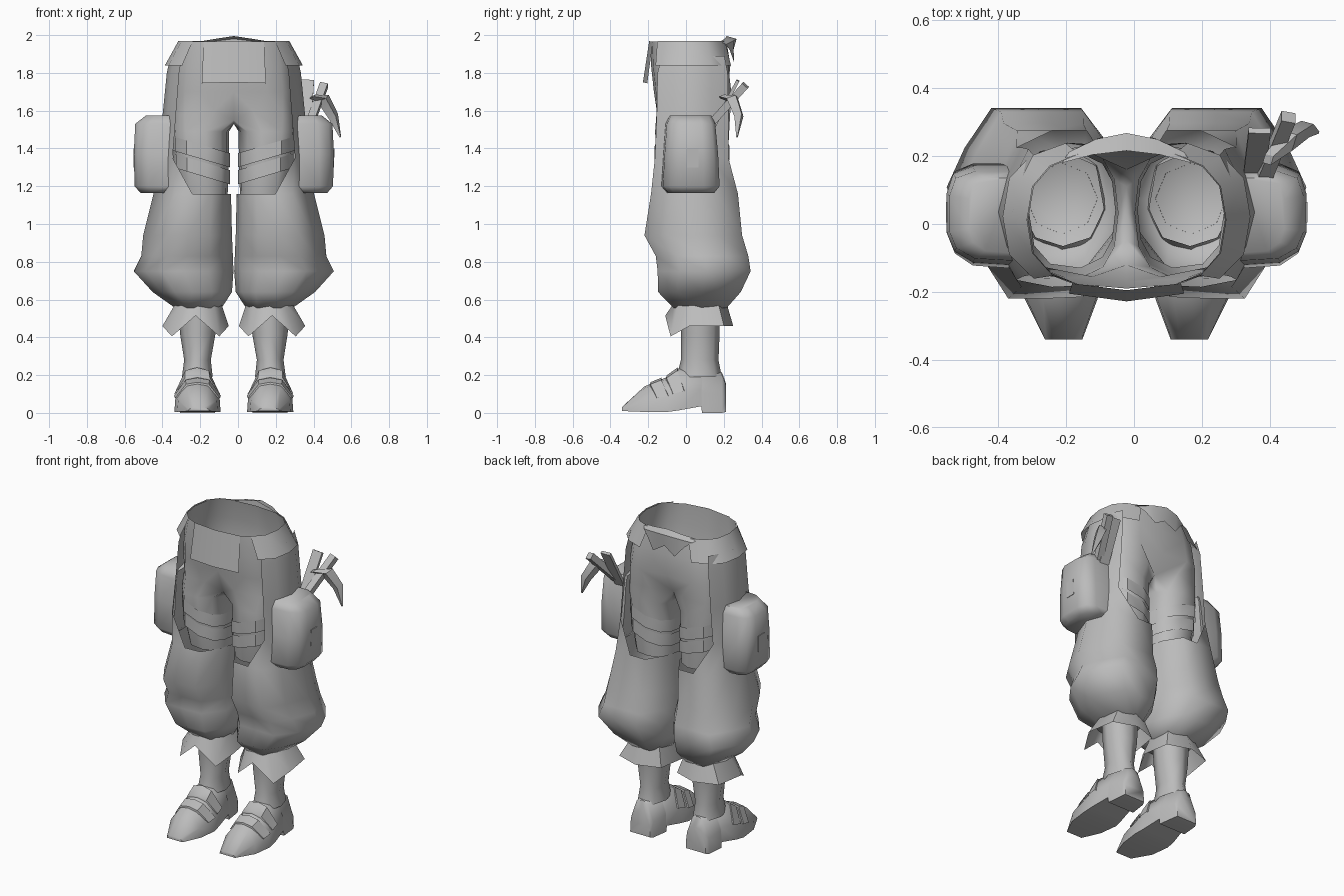
import bpy, math
from mathutils import Vector

MID = -0.022  # plane of symmetry in x
grey = bpy.data.materials.new("cloth grey")
grey.diffuse_color = (0.5, 0.5, 0.5, 1)


def make(name, verts, faces, mirror=True, angle=40):
    me = bpy.data.meshes.new(name)
    me.from_pydata(verts, [], faces)
    me.materials.append(grey)
    me.shade_smooth()
    me.set_sharp_from_angle(angle=math.radians(angle))
    ob = bpy.data.objects.new(name, me)
    bpy.context.collection.objects.link(ob)
    if mirror:
        ob.location.x = MID
        ob.modifiers.new("mirror", 'MIRROR')
    return ob


def loft(name, rings, full=0, caps=(False, False), mirror=True, angle=40):
    """Skin rings; a ring of `full` points is closed, shorter rings are open."""
    verts, faces, start = [], [], []
    for r in rings:
        start.append(len(verts))
        verts += [tuple(p) for p in r]
    for k in range(len(rings) - 1):
        n, m, a, b = len(rings[k]), len(rings[k + 1]), start[k], start[k + 1]
        for i in range(n if n == full else n - 1):
            j = (i + 1) % n
            faces.append((a + i, b + i, b + j, a + j))
        if n < m and name == "baggy_trousers":  # corners of the side opening
            faces += [(a, b + m - 1, b), (a + n - 1, b + n - 1, b + n)]
    if caps[0]:
        faces.append(tuple(range(len(rings[0]))))
    if caps[1]:
        faces.append(tuple(reversed(range(start[-1], len(verts)))))
    return make(name, verts, faces, mirror, angle)


def shape(z, u0, u1, y0, y1, unit, tilt=0.0):
    """Fit a unit outline into the given box; tilt raises the outer side."""
    cx, cy, rx, ry = (u0 + u1) / 2, (y0 + y1) / 2, (u1 - u0) / 2, (y1 - y0) / 2
    return [(cx + rx * c, cy + ry * s, z + tilt * c) for c, s in unit]


def arc(z, u0, u1, y0, y1, angles, p=0.85, tilt=0.0):
    """Squared oval (p below 1 is squarer) fitted into a box."""
    f = lambda v: math.copysign(abs(v) ** p, v) if abs(v) > 1e-6 else 0.0
    unit = [(f(math.cos(math.radians(d))), f(math.sin(math.radians(d))))
            for d in angles]
    return shape(z, u0, u1, y0, y1, unit, tilt)


# Fitted shorts: half pelvis running into a thigh
half = [-90 + 22.5 * i for i in range(9)]
thigh = [-130 + 32.5 * i for i in range(9)] + [155, 180, 205]
rings = [arc(z, -r, r, y0, y1, half, p) for z, r, y0, y1, p in (
    (1.965, 0.29, -0.19, 0.215, 0.75), (1.84, 0.315, -0.185, 0.235, 0.68),
    (1.70, 0.325, -0.17, 0.25, 0.65))]
rings[2][8] = (0, 0.22, 1.70)
crotch = arc(1.58, -0.325, 0.325, -0.165, 0.25, half, 0.65)
crotch[0], crotch[8] = (0, -0.12, 1.55), (0, 0.16, 1.58)
crotch[1], crotch[7] = (0.10, -0.155, 1.60), (0.11, 0.235, 1.60)
rings.append(crotch + [(0, 0.11, 1.54), (0, 0.03, 1.53), (0, -0.05, 1.53)])
rings += [arc(z, u0, u1, y0, y1, thigh, 0.8) for z, u0, u1, y0, y1 in (
    (1.49, 0.025, 0.33, -0.165, 0.23), (1.30, 0.027, 0.315, -0.155, 0.22),
    (1.15, 0.033, 0.288, -0.13, 0.21))]
loft("shorts", rings, 12, angle=60)

# Two slanted straps round each thigh
for k, z in enumerate((1.385, 1.295)):
    g = 0.006 * k
    loft("thigh_strap_%d" % (k + 1), [
        arc(z + d, 0.021, 0.328 - g, -0.168 + g, 0.232 - g, thigh, 0.8, 0.045)
        for d in (0.035, -0.04)], 12)

# Baggy trousers: open at the inner hip, closed below the thigh
sector = [(0.555, -0.885), (0.84, -0.47), (1, 0), (0.84, 0.47), (0.555, 0.885)]
whole = [(0.44, -1), (0.77, -0.53), (1, 0.05), (0.8, 0.52), (0.5, 1), (0, 1),
         (-0.5, 1), (-0.83, 0.53), (-1, 0), (-0.85, -0.5), (-0.5, -0.98), (0, -1)]
rings = [shape(z, 0.06, u1, y0, y1, sector) for z, u1, y0, y1 in (
    (1.89, 0.335, -0.15, 0.225), (1.80, 0.355, -0.175, 0.245),
    (1.57, 0.378, -0.18, 0.25), (1.35, 0.40, -0.19, 0.25))]
rings += [shape(*r, whole) for r in (
    (1.16, 0.015, 0.425, -0.185, 0.275), (0.94, 0.01, 0.48, -0.22, 0.297),
    (0.83, 0.005, 0.49, -0.16, 0.33), (0.75, 0.002, 0.53, -0.15, 0.342),
    (0.64, 0.01, 0.43, -0.148, 0.29), (0.555, 0.065, 0.31, -0.065, 0.215))]
loft("baggy_trousers", rings, 12, (False, True), angle=65)

# Ragged cuff under each trouser leg
cuff = [-90, -52, -10, 40, 90, 140, 190, 232]
low = arc(0.46, 0.025, 0.38, -0.11, 0.25, cuff, 0.72)
drop = {0: 0.515, 1: 0.405, 7: 0.405}
low = [(x, y, drop.get(i, z)) for i, (x, y, z) in enumerate(low)]
loft("cuff", [arc(0.58, 0.065, 0.31, -0.065, 0.215, cuff), low], 8, angle=50)

# Lower leg
loft("shin", [arc(*r, [45 * i for i in range(8)], 1.0) for r in (
    (0.56, 0.085, 0.295, -0.03, 0.18), (0.42, 0.097, 0.285, -0.027, 0.178),
    (0.28, 0.122, 0.263, -0.027, 0.172), (0.19, 0.112, 0.275, -0.05, 0.19))],
    8, angle=65)

# Shoe: sections from toe to heel (y, inner, outer, bottom, top)
SHOE = [(-0.34, 0.13, 0.24, 0.01, 0.03), (-0.22, 0.085, 0.30, 0.005, 0.14),
        (-0.10, 0.07, 0.315, 0.005, 0.19), (-0.04, 0.08, 0.31, 0.013, 0.235),
        (0.08, 0.10, 0.285, 0.035, 0.235), (0.085, 0.10, 0.285, 0.0, 0.235),
        (0.19, 0.115, 0.275, 0.0, 0.215), (0.212, 0.125, 0.265, 0.005, 0.155)]


def shoe_section(y, a, b, lo, hi, g=0.0):
    c, w, h = (a + b) / 2, (b - a) / 2 + g, hi - lo
    hi += g
    return [(c + w, y, lo), (c + w * 0.95, y, lo + h * 0.45),
            (c + w * 0.5, y, hi - h * 0.07), (c, y, hi),
            (c - w * 0.5, y, hi - h * 0.07), (c - w * 0.95, y, lo + h * 0.45),
            (c - w, y, lo)]


loft("shoe", [shoe_section(*s) for s in SHOE], 7, (True, True), angle=50)


def shoe_at(y):
    for s, t in zip(SHOE, SHOE[1:]):
        if s[0] <= y <= t[0]:
            k = (y - s[0]) / (t[0] - s[0])
            return [p + (q - p) * k for p, q in zip(s, t)]


# Shoe straps: raised bands leaning back towards the sole
for k, y in enumerate((-0.17, -0.085)):
    bands = []
    for off, g in ((-0.03, 0.0), (-0.028, 0.009), (0.03, 0.009), (0.032, 0.0)):
        row = []
        for i in range(1, 6):
            yy = y + off + (0.045 if i in (1, 5) else 0.01)
            row.append(shoe_section(*shoe_at(yy), g)[i])
        bands.append(row)
    loft("shoe_strap_%d" % (k + 1), bands, 0, angle=45)

# Waistband skirt over the hips
side = [-48, -22, 0, 22, 45, 68]
loft("waistband", [arc(1.97, -0.293, 0.293, -0.193, 0.218, side, 0.75),
                   arc(1.84, -0.365, 0.365, -0.205, 0.25, side, 0.72)], 0)

# Front flap
loft("front_flap", [
    [(0, -0.195, 1.968), (0.16, -0.175, 1.966)],
    [(0, -0.228, 1.75), (0.17, -0.205, 1.745)]], 0)

# Knotted cloth at the back of the waist
loft("back_knot", [
    [(0.19, 0.18, 1.965), (0.10, 0.204, 1.98), (0, 0.216, 1.995)],
    [(0.17, 0.212, 1.95), (0.09, 0.25, 1.97), (0, 0.268, 1.98)],
    [(0.13, 0.232, 1.92), (0.075, 0.255, 1.855), (0, 0.245, 1.90)]], 0)

# Hip pouch with its closing strap
bag = [(-1, -1), (0.2, -0.95), (0.78, -0.72), (1, -0.35),
       (1, 0.45), (0.8, 0.85), (0.2, 1), (-1, 1)]
pouch = [shape(*r, bag) for r in (
    (1.575, 0.34, 0.465, -0.085, 0.135), (1.53, 0.335, 0.522, -0.108, 0.155),
    (1.37, 0.335, 0.53, -0.12, 0.17), (1.20, 0.345, 0.525, -0.13, 0.178),
    (1.165, 0.37, 0.495, -0.10, 0.15))]
loft("hip_pouch", pouch, 8, (True, True), angle=65)


def rod(name, a, b, w, t, mirror=False, taper=1.0):
    """Square bar from a to b, w wide in x and t thick."""
    a, b = Vector(a), Vector(b)
    d = (b - a).normalized()
    sx = Vector((1, 0, 0))
    sx = (sx - d * sx.dot(d)).normalized()
    sy = d.cross(sx)
    ring = lambda c, k: [c + sx * (i * w * k / 2) + sy * (j * t * k / 2)
                         for i, j in ((-1, -1), (1, -1), (1, 1), (-1, 1))]
    return loft(name, [ring(b, taper), ring(a, 1)], 4, (True, True), mirror, 30)


rod("pouch_strap", (0.526, 0.035, 1.30), (0.528, 0.035, 1.40), 0.009, 0.06, True)

# Tools standing in one pouch: a flat blade and a small pick
rod("flat_tool", (0.355, 0.15, 1.52), (0.37, 0.275, 1.76), 0.065, 0.018)
rod("pick_handle", (0.38, 0.13, 1.53), (0.455, 0.315, 1.735), 0.042, 0.04)
path = [(0.395, 0.19, 1.675, 0.016), (0.45, 0.245, 1.665, 0.03),
        (0.505, 0.28, 1.57, 0.024), (0.542, 0.27, 1.46, 0.004)]
loft("pick_head", [[(x - r, y - r * 0.6, z - r * 0.6), (x + r * 0.5, y - r, z),
                    (x + r, y + r * 0.6, z + r * 0.6), (x - r * 0.5, y + r, z)]
                   for x, y, z, r in path], 4, (True, True), False, 30)
